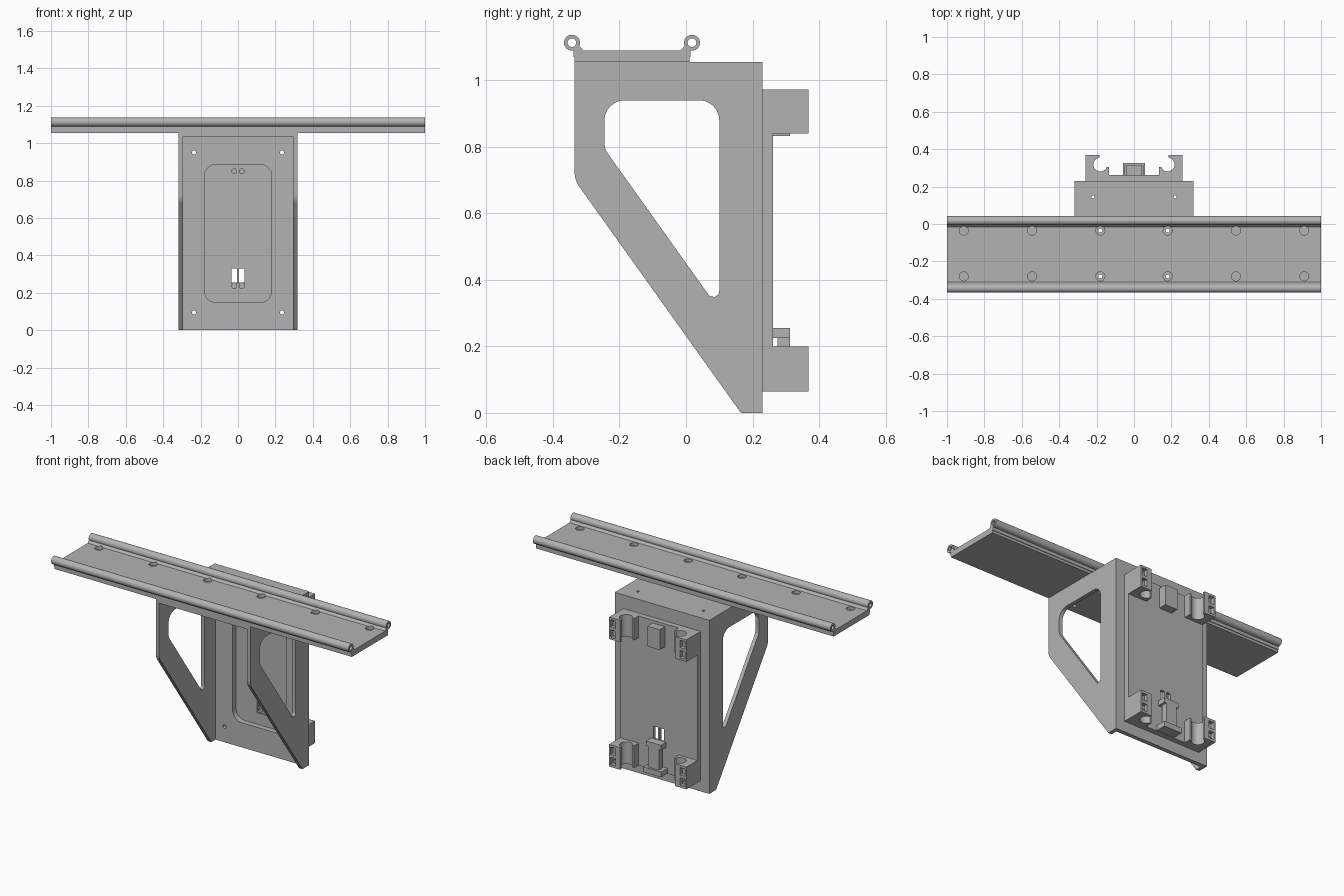
import bpy, bmesh, math
from mathutils import Vector

old = bpy.data.objects.get("Cube")
if old:
    bpy.data.objects.remove(old, do_unlink=True)

grey = bpy.data.materials.new("plain_grey")
grey.use_nodes = True
COLOUR = (0.45, 0.45, 0.45, 1)
grey.diffuse_color = COLOUR
for node in grey.node_tree.nodes:
    if node.type == "BSDF_PRINCIPLED":
        node.inputs["Base Color"].default_value = COLOUR

PLACE = {"X": lambda u, v, w: (w, u, v),
         "Y": lambda u, v, w: (u, w, v),
         "Z": lambda u, v, w: (u, v, w)}


def prism(name, outline, axis, lo, hi):
    """Extrude a 2D outline along an axis between lo and hi."""
    bm = bmesh.new()
    ends = [[bm.verts.new(PLACE[axis](u, v, w)) for u, v in outline] for w in (lo, hi)]
    n = len(outline)
    for ring in ends:
        bm.faces.new(ring)
    for i in range(n):
        j = (i + 1) % n
        bm.faces.new((ends[0][i], ends[0][j], ends[1][j], ends[1][i]))
    bmesh.ops.recalc_face_normals(bm, faces=bm.faces)
    mesh = bpy.data.meshes.new(name)
    bm.to_mesh(mesh)
    bm.free()
    mesh.materials.append(grey)
    obj = bpy.data.objects.new(name, mesh)
    bpy.context.collection.objects.link(obj)
    return obj


def rect(u0, u1, v0, v1):
    return [(u0, v0), (u1, v0), (u1, v1), (u0, v1)]


def circle(u, v, r, n=32):
    return [(u + r * math.cos(math.tau * i / n), v + r * math.sin(math.tau * i / n))
            for i in range(n)]


def rounded(corners, steps=8):
    """Fillet corners given as (u, v, radius)."""
    out = []
    for i, (u, v, r) in enumerate(corners):
        p = Vector((u, v))
        if not r:
            out.append((u, v))
            continue
        a = (Vector(corners[i - 1][:2]) - p).normalized()
        b = (Vector(corners[(i + 1) % len(corners)][:2]) - p).normalized()
        half = a.angle(b) / 2
        centre = p + (a + b).normalized() * (r / math.sin(half))
        start = p + a * (r / math.tan(half)) - centre
        end = p + b * (r / math.tan(half)) - centre
        for k in range(steps + 1):
            t = k / steps
            d = (start * (1 - t) + end * t).normalized() * r
            out.append(tuple(centre + d))
    return out


def combine(obj, tools, operation="DIFFERENCE"):
    """Apply booleans and remove the helper solids."""
    for tool in tools:
        tool.hide_render = True
        mod = obj.modifiers.new("shape", "BOOLEAN")
        mod.operation = operation
        mod.solver = "EXACT"
        mod.object = tool
    bpy.context.view_layer.update()
    graph = bpy.context.evaluated_depsgraph_get()
    mesh = bpy.data.meshes.new_from_object(obj.evaluated_get(graph))
    obj.modifiers.clear()
    obj.data = mesh
    for tool in tools:
        bpy.data.objects.remove(tool, do_unlink=True)
    return obj


def holes(points, r, axis, lo, hi):
    return [prism("cutter", circle(u, v, r), axis, lo, hi) for u, v in points]


SIDES = (("left", 1), ("right", -1))
SCREWS = [(s * 0.235, z) for s in (-1, 1) for z in (0.095, 0.95)]
RAIL_X = [-0.91, -0.545, -0.18, 0.18, 0.545, 0.91]
RAIL_HOLES = [(x, y) for x in RAIL_X for y in (-0.035, -0.28)]
THROUGH = [p for p in RAIL_HOLES if abs(p[0]) < 0.2]

# Triangular side panels with a rounded opening
panel = rounded([(0.165, 0, 0), (0.23, 0, 0), (0.23, 1.055, 0),
                 (-0.335, 1.055, 0), (-0.335, 0.70, 0.08)])
opening = rounded([(0.10, 0.31, 0.018), (0.10, 0.94, 0.06),
                   (-0.245, 0.94, 0.06), (-0.245, 0.794, 0.05)])
for side, s in SIDES:
    lo, hi = sorted((s * 0.295, s * 0.318))
    combine(prism("side_panel_" + side, panel, "X", lo, hi),
            [prism("cutter", opening, "X", lo - 0.05, hi + 0.05)])

# Top plate
top = prism("top_plate", rect(-0.295, 0.295, -0.335, 0.23), "Z", 1.035, 1.055)
combine(top, holes(THROUGH, 0.011, "Z", 1, 1.1)
        + holes([(-0.22, 0.145), (0.22, 0.145)], 0.008, "Z", 1, 1.1))

# Back plate and raised pad, with the recess opening to the front
recess = rounded([(-0.18, 0.15, 0.06), (0.18, 0.15, 0.06),
                  (0.18, 0.885, 0.06), (-0.18, 0.885, 0.06)])
back = prism("back_plate", rect(-0.295, 0.295, 0, 1.035), "Y", 0.205, 0.23)
combine(back, [prism("cutter", recess, "Y", 0.1, 0.3)] + holes(SCREWS, 0.011, "Y", 0.1, 0.3))

pad = prism("mounting_pad", rect(-0.26, 0.26, 0.065, 0.972), "Y", 0.23, 0.262)
combine(pad, [prism("cutter", recess, "Y", 0.1, 0.238)]
        + [prism("cutter", rect(-0.04, 0.04, 0.22, 0.335), "Y", 0.2, 0.244)]
        + [prism("cutter", rect(a, a + 0.028, 0.25, 0.33), "Y", 0.2, 0.3)
           for a in (-0.034, 0.006)]
        + holes([(x, z) for x in (-0.02, 0.02) for z in (0.237, 0.85)], 0.013, "Y", 0.2, 0.255)
        + holes(SCREWS, 0.011, "Y", 0.1, 0.3))

# Four open hook clips
hook = [(0.135, 0.262), (0.26, 0.262), (0.26, 0.368), (0.185, 0.368),
        (0.185, 0.345), (0.18, 0.305), (0.135, 0.305)]
for side, s in SIDES:
    for level, z0, z1 in (("upper", 0.84, 0.973), ("lower", 0.065, 0.2)):
        clip = prism(f"{level}_clip_{side}", [(s * x, y) for x, y in hook], "Z", z0, z1)
        mid = (z0 + z1) / 2
        tools = holes([(s * 0.18, 0.318)], 0.037, "Z", z0 - 0.1, z1 + 0.1)
        tools += holes([p for p in SCREWS if p[0] * s > 0], 0.011, "Y", 0.2, 0.5)
        for dz in (-0.031, 0.031):
            u0, u1 = sorted((s * 0.217, s * 0.25))
            tools.append(prism("cutter", rect(u0, u1, mid + dz - 0.022, mid + dz + 0.022),
                               "Y", 0.345, 0.4))
        combine(clip, tools)

# Central latch blocks
for name, w, z0, z1, y0, y1 in (
        ("upper_latch", 0.042, 0.832, 0.955, 0.262, 0.312),
        ("lower_latch_cap", 0.05, 0.225, 0.255, 0.262, 0.312),
        ("lower_latch_body", 0.036, 0.10, 0.225, 0.275, 0.312),
        ("lower_latch_ledge", 0.06, 0.068, 0.10, 0.262, 0.325)):
    prism(name, rect(-w, w, z0, z1), "Y", y0, y1)

# Long rail with tubular edges and counterbored holes
MID_Y = -0.1625
edge = [(0.01, 1.055), (0.01, 1.07), (0.014, 1.07), (0.014, 1.096),
        (0.0, 1.108), (-0.016, 1.09)]
profile = edge + [(2 * MID_Y - y, z) for y, z in reversed(edge)]
tubes = [(0.018, 1.113), (2 * MID_Y - 0.018, 1.113)]
rail = prism("rail", profile, "X", -1, 1)
combine(rail, holes(tubes, 0.024, "X", -1, 1), "UNION")
combine(rail, holes(tubes, 0.013, "X", -1.1, 1.1)
        + holes(RAIL_HOLES, 0.024, "Z", 1.072, 1.2)
        + holes(THROUGH, 0.011, "Z", 1, 1.2))

# Smooth the curved surfaces, keep edges sharp
bpy.ops.object.select_all(action="DESELECT")
for obj in bpy.context.collection.objects:
    if obj.type == "MESH" and obj.data.materials and obj.data.materials[0] == grey:
        obj.select_set(True)
        bpy.context.view_layer.objects.active = obj
bpy.ops.object.shade_smooth_by_angle(angle=math.radians(30))
